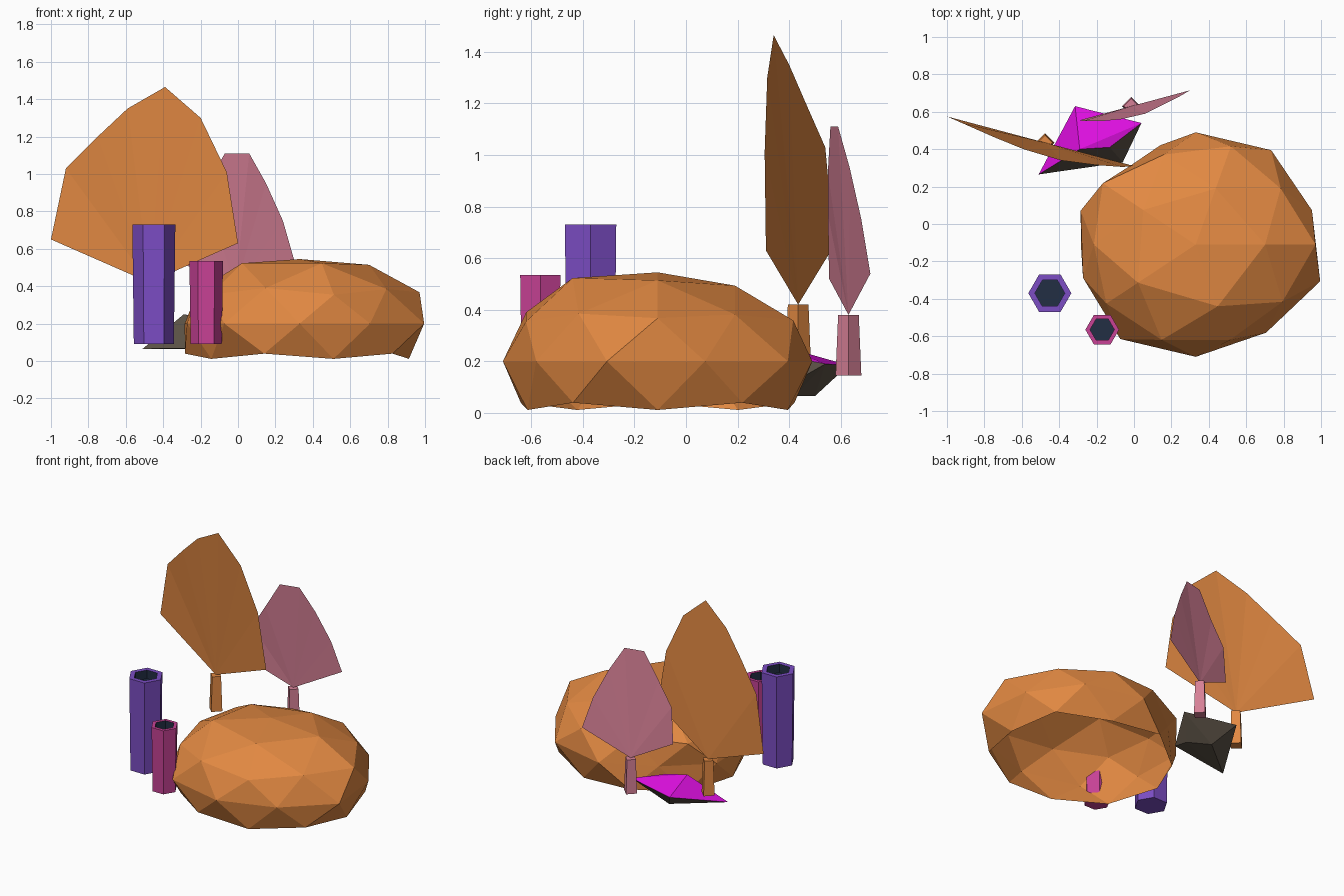
import bpy, bmesh, math
from mathutils import Vector

if "Cube" in bpy.data.objects:
    bpy.data.objects.remove(bpy.data.objects["Cube"])


def material(name, rgb):
    def linear(c):
        c /= 255
        return c / 12.92 if c < 0.04 else ((c + 0.055) / 1.055) ** 2.4
    m = bpy.data.materials.new(name)
    m.diffuse_color = (*[linear(c) for c in rgb], 1)
    m.use_nodes = True
    m.node_tree.nodes["Principled BSDF"].inputs["Base Color"].default_value = m.diffuse_color
    return m


ORANGE = material("orange", (226, 137, 66))
ROSE = material("rose", (214, 128, 150))
PURPLE = material("purple", (124, 77, 196))
PINK = material("deep pink", (200, 66, 150))
NAVY = material("dark navy", (34, 46, 68))
MAGENTA = material("magenta", (226, 16, 228))
STONE = material("dark stone", (92, 82, 70))


def add_object(name, bm, *mats):
    mesh = bpy.data.meshes.new(name)
    bm.to_mesh(mesh)
    bm.free()
    for m in mats:
        mesh.materials.append(m)
    ob = bpy.data.objects.new(name, mesh)
    bpy.context.collection.objects.link(ob)
    return ob


# Boulder: flattened icosphere, open underneath, with a bulge factor per
# vertex looked up by latitude ring and then by angle around z
BULGE = {
    85: {0: 1.07, 72: 1.0, 144: 1.0, -144: 1.1, -72: 1.1},
    53: {36: 1.0, 108: 0.99, 180: 0.97, -108: 1.05, -36: 1.02},
    45: {0: 1.085, 72: 1.03, 144: 1.04, -144: 1.0, -72: 1.0},
    0: {18: 0.99, 54: 1.04, 90: 1.0, 126: 0.88, 162: 0.98,
        -162: 0.96, -126: 1.04, -90: 1.0, -54: 0.97, -18: 1.06},
}
bm = bmesh.new()
bmesh.ops.create_icosphere(bm, subdivisions=2, radius=1)
bmesh.ops.delete(bm, geom=[v for v in bm.verts if v.co.z < -0.7], context='VERTS')
for v in bm.verts:
    ring = min((100, 85, 53, 45, 0, -45, -53), key=lambda r: abs(r - v.co.z * 100))
    f = 1.0 if ring == 100 else 1.04
    if ring in BULGE:
        angle = math.degrees(math.atan2(v.co.y, v.co.x))
        near = min(BULGE[ring], key=lambda a: abs((a - angle + 180) % 360 - 180))
        f = BULGE[ring][near]
    v.co = Vector((0.33 + 0.66 * f * v.co.x, -0.11 + 0.6 * f * v.co.y,
                   0.2 + 0.345 * f * v.co.z))
add_object("boulder", bm, ORANGE)


# Tubes: six-sided, with a dark recess at the top
def tube(name, x, y, z0, z1, r0, r1, r_in, mat):
    bm = bmesh.new()
    rings = []
    for r, z in ((r0, z0), (r1, z1), (r_in, z1), (r_in, z1 - 0.06)):
        rings.append([bm.verts.new((x + r * math.cos(math.radians(60 * i)),
                                    y + r * math.sin(math.radians(60 * i)), z))
                      for i in range(6)])
    for k in range(3):
        for i in range(6):
            j = (i + 1) % 6
            face = bm.faces.new((rings[k][i], rings[k][j],
                                 rings[k + 1][j], rings[k + 1][i]))
            face.material_index = int(k == 2)
    bm.faces.new(rings[0][::-1])
    bm.faces.new(rings[3]).material_index = 1
    add_object(name, bm, mat, NAVY)


tube("tall_tube", -0.45, -0.37, 0.09, 0.73, 0.107, 0.115, 0.08, PURPLE)
tube("short_tube", -0.17, -0.565, 0.09, 0.535, 0.083, 0.09, 0.065, PINK)


# Fans: a cupped sheet spreading from the top of a square stem
def fan(name, base, rim, stem_z, mat):
    bm = bmesh.new()
    root = bm.verts.new(base)
    edge = [bm.verts.new(p) for p in rim]
    for a, b in zip(edge, edge[1:]):
        bm.faces.new((root, b, a))
    add_object(name, bm, mat)

    bm = bmesh.new()
    bmesh.ops.create_cone(bm, cap_ends=True, segments=4, radius1=0.05,
                          radius2=0.04, depth=base[2] - stem_z)
    bmesh.ops.translate(bm, verts=bm.verts,
                        vec=(base[0], base[1], (base[2] + stem_z) / 2))
    add_object(name + "_stem", bm, mat)


fan("large_fan", (-0.475, 0.435, 0.42),
    [(-1, 0.575, 0.65), (-0.92, 0.54, 1.03), (-0.75, 0.465, 1.2),
     (-0.59, 0.40, 1.35), (-0.39, 0.34, 1.465), (-0.2, 0.315, 1.3),
     (-0.06, 0.305, 1.01), (0, 0.31, 0.63)], 0.18, ORANGE)
fan("small_fan", (-0.015, 0.63, 0.38),
    [(-0.29, 0.555, 0.52), (-0.275, 0.55, 0.77), (-0.175, 0.55, 0.93),
     (-0.07, 0.56, 1.11), (0.06, 0.59, 1.11), (0.15, 0.635, 0.95),
     (0.24, 0.68, 0.75), (0.30, 0.715, 0.54)], 0.145, ROSE)

# Small rock: convex lump, painted on its upward faces
bm = bmesh.new()
for p in [(-0.315, 0.63, 0.185), (0.04, 0.54, 0.19), (-0.06, 0.33, 0.07),
          (-0.51, 0.265, 0.065), (-0.29, 0.40, 0.25), (-0.13, 0.41, 0.215),
          (-0.08, 0.42, 0.065), (-0.22, 0.50, 0.065)]:
    bm.verts.new(p)
bmesh.ops.convex_hull(bm, input=bm.verts)
bm.normal_update()
for face in bm.faces:
    face.material_index = int(face.normal.z > 0.66)
add_object("small_rock", bm, STONE, MAGENTA)
